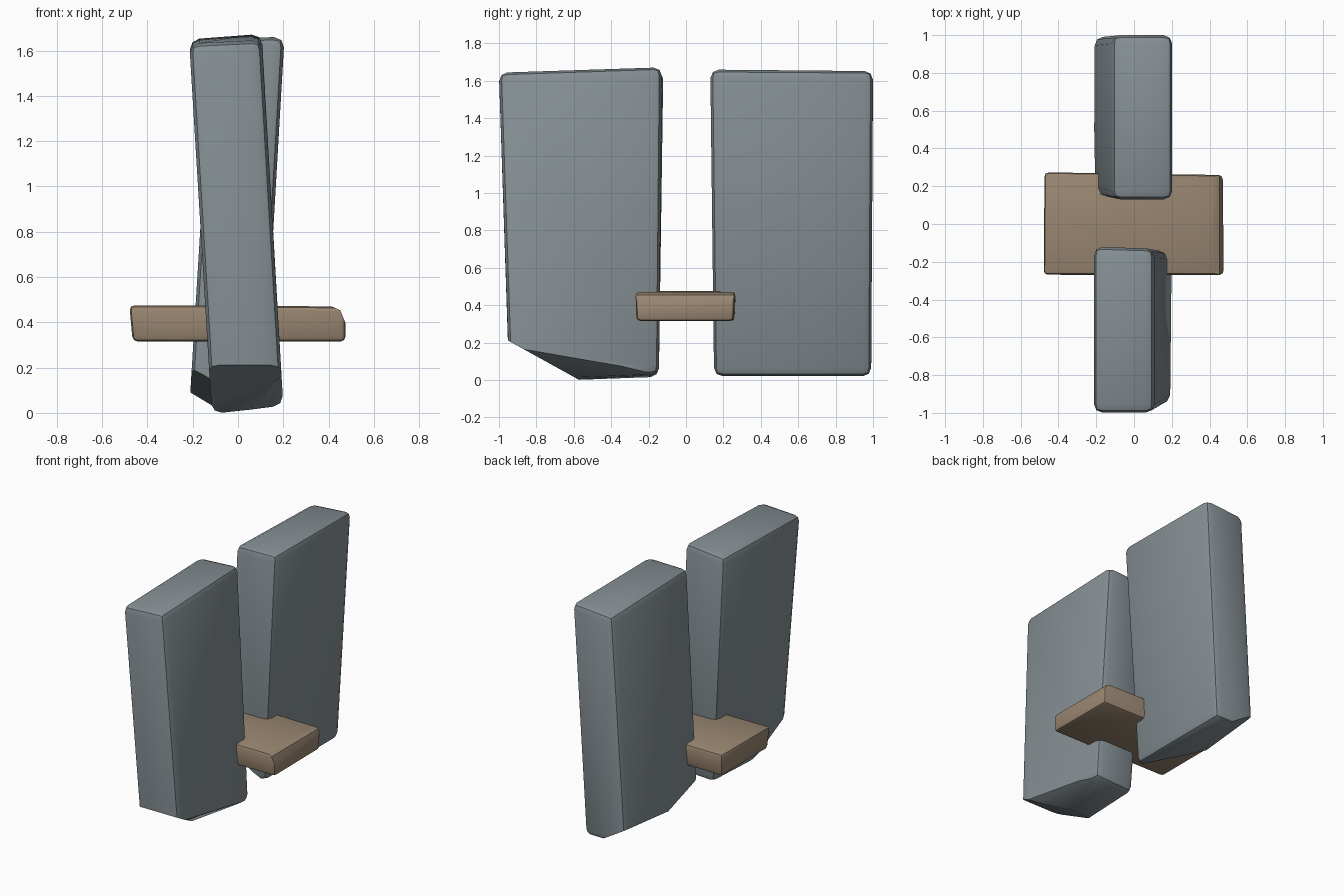
import bpy, bmesh, math
from mathutils import Vector

if "Cube" in bpy.data.objects:
    bpy.data.objects.remove(bpy.data.objects["Cube"])


def material(name, color):
    m = bpy.data.materials.new(name)
    m.diffuse_color = (*color, 1.0)
    m.use_nodes = True
    m.node_tree.nodes["Principled BSDF"].inputs["Base Color"].default_value = m.diffuse_color
    return m


stone = material("grey stone", (0.235, 0.275, 0.295))
wood = material("brown wood", (0.32, 0.24, 0.165))


def block(name, bottom, top, mat, width, cuts=()):
    """Rounded block from four bottom and four top corners
    (front left, front right, back right, back left), trimmed by planes."""
    bm = bmesh.new()
    b = [bm.verts.new(c) for c in bottom]
    t = [bm.verts.new(c) for c in top]
    bm.faces.new(b[::-1])
    bm.faces.new(t)
    for i in range(4):
        j = (i + 1) % 4
        bm.faces.new((b[i], b[j], t[j], t[i]))
    bmesh.ops.bevel(bm, geom=bm.edges[:], offset=width, segments=2,
                    profile=0.5, affect='EDGES', clamp_overlap=True)
    for point, normal in cuts:
        bmesh.ops.bisect_plane(bm, geom=bm.verts[:] + bm.edges[:] + bm.faces[:],
                               dist=1e-5, plane_co=Vector(point),
                               plane_no=Vector(normal).normalized(),
                               clear_outer=True)
        rim = [e for e in bm.edges if e.is_boundary]
        if rim:
            bmesh.ops.holes_fill(bm, edges=rim, sides=0)
    bmesh.ops.recalc_face_normals(bm, faces=bm.faces[:])
    mesh = bpy.data.meshes.new(name)
    bm.to_mesh(mesh)
    bm.free()
    mesh.materials.append(mat)
    obj = bpy.data.objects.new(name, mesh)
    bpy.context.collection.objects.link(obj)
    bpy.ops.object.select_all(action='DESELECT')
    obj.select_set(True)
    bpy.context.view_layer.objects.active = obj
    bpy.ops.object.shade_smooth_by_angle(angle=math.radians(35))
    return obj


# Front slab leans left, with a broken lower front edge
block("front_slab",
      [(-0.115, -0.945, -0.02), (0.2, -0.945, 0.03), (0.2, -0.145, 0.03), (-0.115, -0.145, 0.015)],
      [(-0.215, -1.0, 1.63), (0.105, -1.0, 1.645), (0.105, -0.13, 1.675), (-0.215, -0.12, 1.65)],
      stone, 0.045,
      [((0.04, -0.57, 0.0), (0, -0.21, -0.38)),
       ((0.2, -0.2, 0.05), (0.73, -0.18, -1))])

# Back slab leans right, with a broken lower left edge
block("back_slab",
      [(-0.215, 0.15, 0.02), (0.11, 0.15, 0.02), (0.11, 0.99, 0.02), (-0.215, 0.99, 0.02)],
      [(-0.115, 0.13, 1.655), (0.205, 0.13, 1.66), (0.205, 1.0, 1.655), (-0.115, 1.0, 1.63)],
      stone, 0.045,
      [((-0.21, 0.5, 0.09), (-0.6, -0.32, -1)),
       ((-0.21, 0.5, 0.09), (-0.6, 0.1, -1))])

# Plank resting between the slabs, worn at its right end
block("cross_plank",
      [(-0.465, -0.26, 0.315), (0.475, -0.265, 0.315), (0.47, 0.255, 0.315), (-0.465, 0.265, 0.315)],
      [(-0.48, -0.27, 0.475), (0.475, -0.27, 0.47), (0.47, 0.26, 0.47), (-0.475, 0.275, 0.475)],
      wood, 0.022,
      [((0.41, 0, 0.472), (0.45, 0, 1)),
       ((0.455, 0, 0.445), (1, 0, 0.4))])
